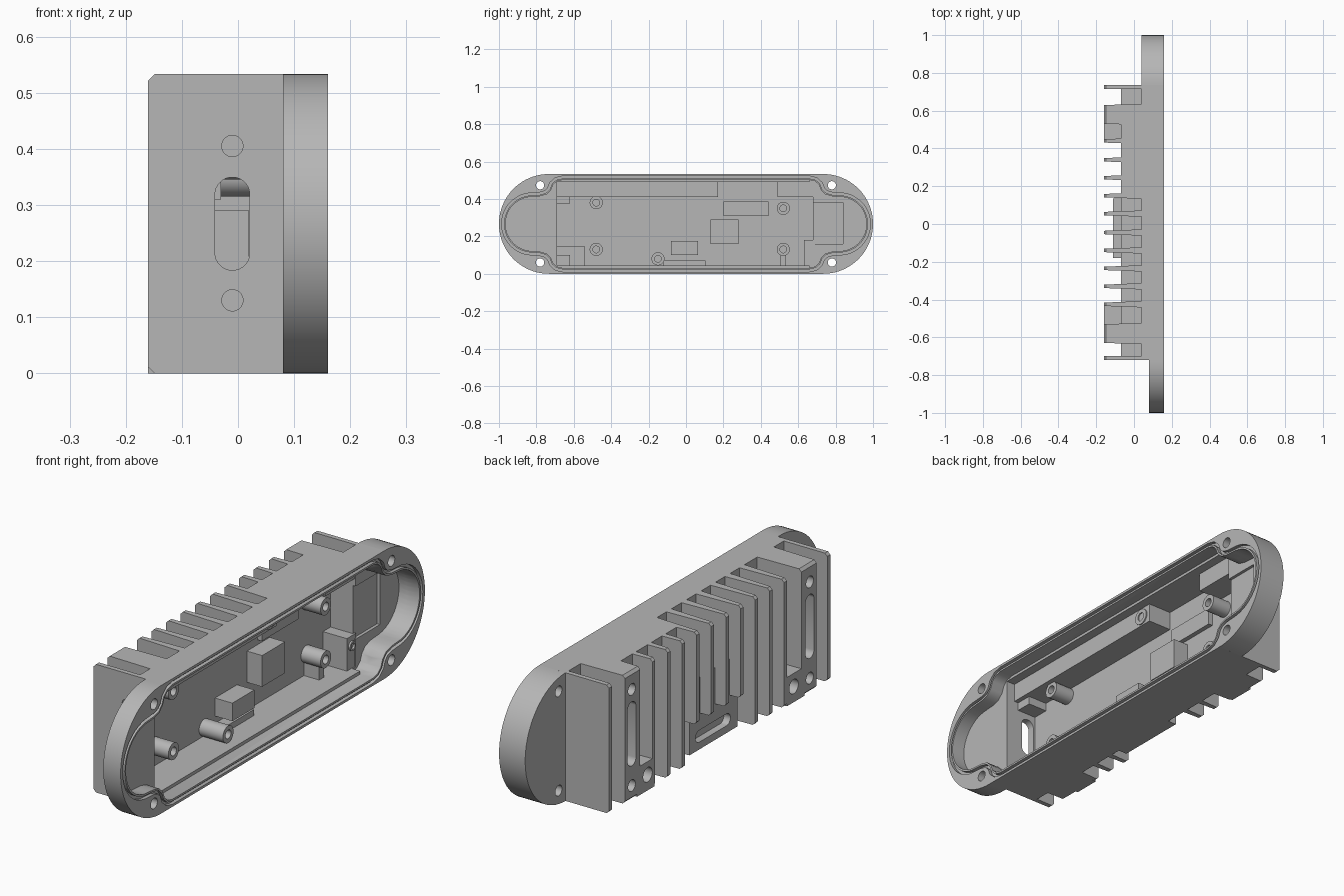
import bpy, bmesh, math

if "Cube" in bpy.data.objects:
    bpy.data.objects.remove(bpy.data.objects["Cube"], do_unlink=True)

H = 0.533          # total height
MID = H / 2
metal = bpy.data.materials.new("cast_grey")
metal.use_nodes = True
metal.diffuse_color = (0.47, 0.47, 0.47, 1)
metal.node_tree.nodes["Principled BSDF"].inputs["Base Color"].default_value = (0.47, 0.47, 0.47, 1)


def finish(name, bm):
    bmesh.ops.recalc_face_normals(bm, faces=bm.faces)
    mesh = bpy.data.meshes.new(name)
    bm.to_mesh(mesh)
    bm.free()
    mesh.materials.append(metal)
    obj = bpy.data.objects.new(name, mesh)
    bpy.context.collection.objects.link(obj)
    return obj


def place(p, d, axis):
    return (d, p[0], p[1]) if axis == "x" else (p[0], d, p[1])


def prism(name, pts, a, b, axis="x"):
    """Outline extruded along an axis: (y, z) along x, or (x, z) along y."""
    bm = bmesh.new()
    lo = [bm.verts.new(place(p, a, axis)) for p in pts]
    hi = [bm.verts.new(place(p, b, axis)) for p in pts]
    bm.faces.new(lo)
    bm.faces.new(hi)
    for i in range(len(pts)):
        bm.faces.new((lo[i - 1], lo[i], hi[i], hi[i - 1]))
    return finish(name, bm)


def ring(name, inner, outer, a, b):
    """Closed band between two matching outlines, extruded along x."""
    bm = bmesh.new()
    loops = [[bm.verts.new(place(p, d, "x")) for p in pts]
             for pts, d in ((inner, a), (outer, a), (outer, b), (inner, b))]
    for k in range(4):
        u, v = loops[k - 1], loops[k]
        for i in range(len(u)):
            bm.faces.new((u[i - 1], u[i], v[i], v[i - 1]))
    return finish(name, bm)


def rect(u0, u1, v0, v1):
    return [(u0, v0), (u1, v0), (u1, v1), (u0, v1)]


def box(name, x0, x1, y0, y1, z0, z1):
    return prism(name, rect(y0, y1, z0, z1), x0, x1)


def capsule(u, v, r, du=0, dv=0, n=24):
    """Circle, or a slot when du or dv stretches it."""
    pts = []
    for i in range(n):
        t = 2 * math.pi * (i + 0.5) / n
        c, s = math.cos(t), math.sin(t)
        pts.append((u + r * c + math.copysign(du, c), v + r * s + math.copysign(dv, s)))
    return pts


def fin(name, y, tip=0.018, root=0.034, z0=0.0, z1=H, x0=-0.16):
    """Drafted plate with chamfered outer corners."""
    c, x1 = 0.011, 0.05
    pts = [(x1, z0), (x0 + c, z0), (x0, z0 + c), (x0, z1 - c), (x0 + c, z1), (x1, z1)]
    obj = prism(name, pts, -1, 1, "y")
    for v in obj.data.vertices:
        t = (v.co.x - x0) / (x1 - x0)
        v.co.y = y + v.co.y * (tip + (root - tip) * t) / 2
    return obj


def combine(target, other, mode):
    mod = target.modifiers.new("bool", "BOOLEAN")
    mod.operation, mod.object, mod.solver = mode, other, "EXACT"
    bpy.context.view_layer.objects.active = target
    bpy.ops.object.modifier_apply(modifier=mod.name)
    bpy.data.objects.remove(other, do_unlink=True)


def add(other):
    combine(housing, other, "UNION")


def cut(other):
    combine(housing, other, "DIFFERENCE")


# Main casting: core with the upper grooves cut back, then the round-ended flange
housing = box("housing", -0.07, 0.16, -0.72, 0.735, 0, H)
for y0, y1 in ((-0.70, 0.15), (0.53, 0.715)):
    cut(box("groove_cutter", -0.3, 0.04, y0, y1, 0.43, 0.7))
arc = [(1 - MID + MID * math.sin(t), MID + MID * math.cos(t))
       for t in (math.pi * i / 40 for i in range(41))]
add(prism("flange", arc + [(-y, H - z) for y, z in arc], 0.08, 0.16))
add(prism("back_flange", arc, 0.04, 0.16))

# Cooling fins, the short ones stopping above the lower boss
for y in (0.44, 0.34, 0.245, 0.15, 0.055, -0.045, -0.14, -0.235, -0.33, -0.425):
    add(fin("fin", y, z0=0.15 if -0.2 < y < 0.2 else 0))
for y in (-0.71, 0.725):
    add(fin("end_fin", y, 0.02, 0.02))
add(box("lower_boss", -0.11, -0.06, -0.18, 0.135, 0, 0.30))
cut(prism("boss_slot_cutter", capsule(-0.02, 0.055, 0.025, du=0.09), -0.2, -0.08))

# Mounting blocks with bolt holes and a slot
for s in (1, -1):
    add(fin("mount_block", s * 0.58, 0.10, 0.11))
    add(box("mount_boss", -0.16, -0.06, *sorted((s * 0.435, s * 0.55)), 0, 0.12))
    for y, z, r, dv in ((0.585, 0.46, 0.024, 0), (0.585, 0.06, 0.024, 0),
                        (0.48, 0.065, 0.03, 0), (0.585, 0.275, 0.028, 0.105)):
        cut(prism("mount_cutter", capsule(s * y, z, r, dv=dv), -0.3, -0.10))

# Lobed opening outline, waisted at the screw holes
R = 0.145
quarter = [(0.66, 0.235), (0.69, 0.228), (0.71, 0.21), (0.722, 0.18), (0.745, 0.158), (0.78, 0.148)]
quarter += [(0.82 + R * math.sin(t), R * math.cos(t)) for t in (math.pi * i / 24 for i in range(13))]
side = quarter + [(y, -z) for y, z in reversed(quarter[:-1])]
side = [(y, z + MID) for y, z in side]
opening = side + [(-y, H - z) for y, z in side]


def offset(pts, d):
    out = []
    for i, p in enumerate(pts):
        a, b = pts[i - 1], pts[(i + 1) % len(pts)]
        dy, dz = b[0] - a[0], b[1] - a[1]
        n = math.hypot(dy, dz)
        out.append((p[0] - dz / n * d, p[1] + dy / n * d))
    return out


# Cavity, end pockets and seal groove
cut(prism("opening_cutter", opening, 0.10, 0.3))
cut(prism("back_lobe_cutter", side, 0.065, 0.3))
cut(box("ledge_cutter", 0.06, 0.3, -0.69, 0.68, 0.045, 0.49))
cut(box("cavity_cutter", -0.05, 0.3, -0.69, 0.68, 0.045, 0.41))
cut(box("upper_cavity_cutter", -0.05, 0.3, 0.17, 0.49, 0.2, 0.49))
cut(box("back_pocket_cutter", 0.052, 0.3, 0.66, 0.84, 0.16, 0.38))
cut(ring("seal_cutter", offset(opening, 0.008), offset(opening, 0.021), 0.145, 0.3))

# Corner screw holes through the flange
for y in (-0.78, 0.78):
    for z in (0.06, H - 0.06):
        cut(prism("screw_cutter", capsule(y, z, 0.022), -0.2, 0.3))

# Cable slot and blind holes in the front end wall
cut(prism("slot_cutter", capsule(-0.01, MID, 0.031, dv=0.052), -0.9, -0.66, "y"))
for z in (0.13, 0.405):
    cut(prism("blind_cutter", capsule(-0.01, z, 0.019), -0.9, -0.702, "y"))

# Standoffs inside the cavity
parts = [housing]
for y, z, x0, x1 in ((-0.48, 0.38, -0.055, 0.04), (-0.48, 0.13, -0.055, 0.04),
                     (0.52, 0.35, -0.055, 0.04), (0.52, 0.13, -0.055, 0.04),
                     (-0.15, 0.08, -0.055, 0.06), (0.12, 0.45, 0.055, 0.065)):
    parts.append(ring("standoff", capsule(y, z, 0.018), capsule(y, z, 0.035), x0, x1))

# Raised pads, ribs and corner blocks on the cavity floor
for name, x1, *span in (
        ("contact_pad", 0.03, -0.08, 0.065, 0.10, 0.175),
        ("chip_pad", 0.02, 0.13, 0.28, 0.16, 0.29),
        ("thin_pad", -0.03, 0.20, 0.44, 0.31, 0.385),
        ("floor_rib", 0.0, -0.12, 0.105, 0.04, 0.07),
        ("upper_corner_block", 0.04, -0.70, -0.62, 0.375, 0.415),
        ("lower_corner_block", 0.04, -0.70, -0.62, 0.04, 0.10),
        ("corner_rib", -0.02, -0.70, -0.54, 0.04, 0.145),
        ("standoff_rib", 0.02, 0.505, 0.535, 0.04, 0.10),
        ("screw_block", 0.06, 0.63, 0.69, 0.04, 0.18)):
    parts.append(box(name, -0.055, x1, *span))
parts.append(ring("block_screw_collar", capsule(0.66, 0.14, 0.012), capsule(0.66, 0.14, 0.02), 0.05, 0.068))

bpy.ops.object.select_all(action="DESELECT")
for obj in parts:
    obj.select_set(True)
bpy.context.view_layer.objects.active = housing
bpy.ops.object.shade_smooth_by_angle(angle=math.radians(30))
